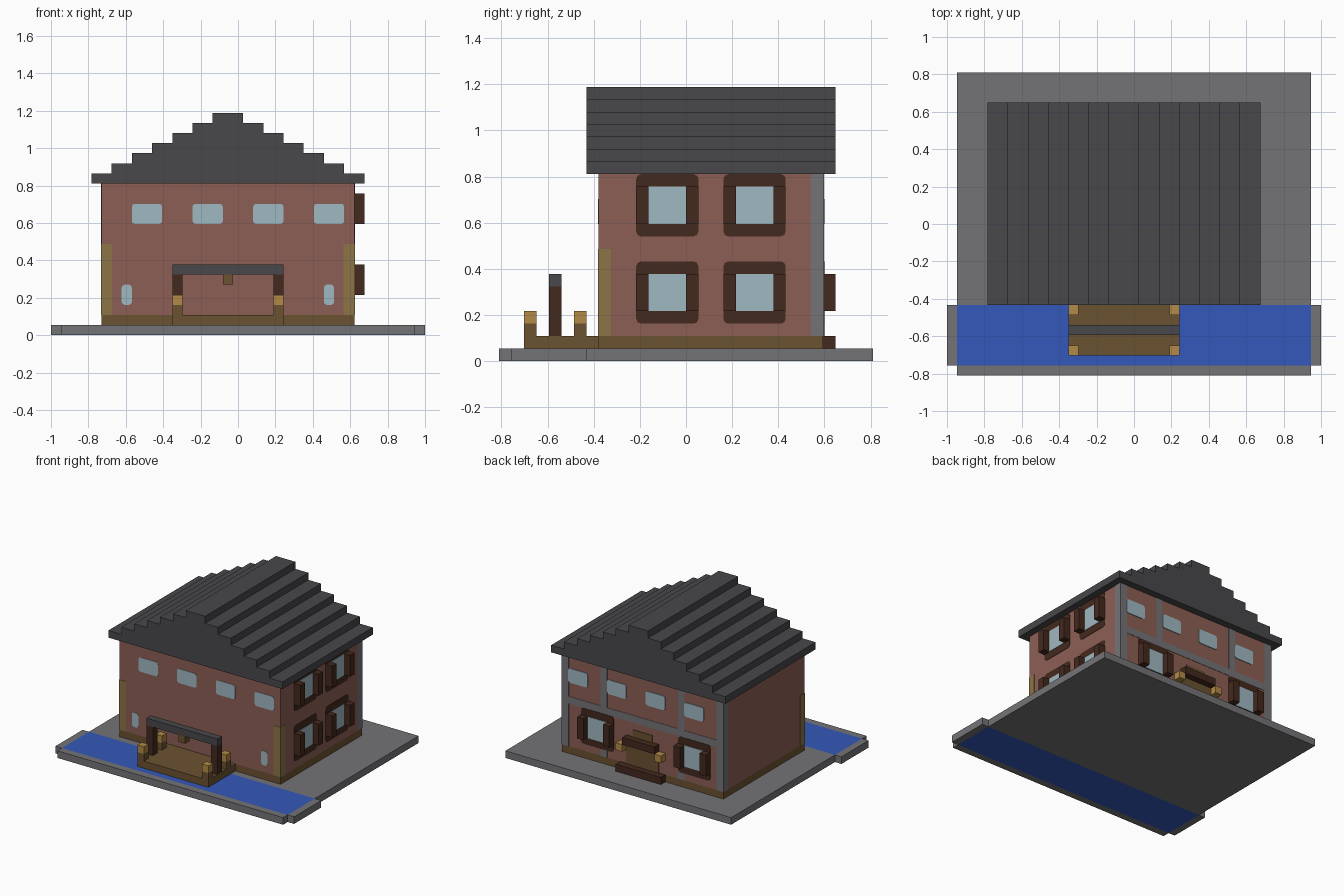
import bpy, bmesh
from mathutils import Vector

if "Cube" in bpy.data.objects:
    bpy.data.objects.remove(bpy.data.objects["Cube"])

U = 2 / 37                       # one building block
ORIGIN = Vector((-1, -15 * U, 0))


def material(name, r, g, b):
    def lin(v):
        v /= 255
        return ((v + 0.055) / 1.055) ** 2.4
    m = bpy.data.materials.new(name)
    m.use_nodes = True
    col = (lin(r), lin(g), lin(b), 1)
    m.diffuse_color = col
    m.node_tree.nodes["Principled BSDF"].inputs["Base Color"].default_value = col
    return m


STONE = material("grey stone", 116, 115, 118)
WATER = material("blue water", 52, 88, 186)
BRICK = material("red brick", 140, 95, 85)
ROOF = material("dark slate", 72, 72, 76)
TIMBER = material("dark timber", 68, 41, 30)
PLANK = material("brown plank", 107, 82, 49)
OCHRE = material("olive ochre", 140, 117, 70)
LAMP = material("lantern orange", 180, 138, 70)
GLASS = material("pale glass", 160, 184, 194)


def blocks(name, mat, boxes, axis=None, radius=0.0):
    """One object from boxes (x0, x1, y0, y1, z0, z1) in block units.
    With an axis, the edges along it are rounded."""
    bm = bmesh.new()
    for x0, x1, y0, y1, z0, z1 in boxes:
        lo, hi = Vector((x0, y0, z0)), Vector((x1, y1, z1))
        verts = bmesh.ops.create_cube(bm, size=1)["verts"]
        for v in verts:
            v.co = ORIGIN + U * Vector([(lo[k] + hi[k]) / 2 + v.co[k] * (hi[k] - lo[k])
                                        for k in range(3)])
        if axis is not None:
            edges = {e for v in verts for e in v.link_edges}
            along = [e for e in edges
                     if abs((e.verts[0].co - e.verts[1].co).normalized()[axis]) > 0.9]
            bmesh.ops.bevel(bm, geom=along, offset=radius * U, segments=2,
                            profile=0.5, affect='EDGES')
    bmesh.ops.recalc_face_normals(bm, faces=bm.faces)
    me = bpy.data.meshes.new(name)
    bm.to_mesh(me)
    bm.free()
    me.materials.append(mat)
    ob = bpy.data.objects.new(name, me)
    bpy.context.collection.objects.link(ob)
    return ob


# House footprint in blocks
L, R, F, B = 5, 30, 8, 26
THIN, THICK = 0.05, 0.1          # plate heights above the wall

# Ground slab with the canal
blocks("ground_slab", STONE, [(1, 36, 7, 30, 0, 1), (1, 36, 0, 1, 0, 1),
                              (0, 1, 1, 7, 0, 1), (36, 37, 1, 7, 0, 1)])
blocks("canal_water", WATER, [(1, 36, 1, 7, 0, 1)])

# Walls and plinth
blocks("plinth", PLANK, [(L, R, F, B, 1, 2)])
blocks("brick_walls", BRICK, [(L, R, F, B, 2, 15)])

# Stepped roof
for k in range(7):
    blocks(f"roof_step_{k + 1}", ROOF,
           [(L - 1 + 2 * k, R + 1 - 2 * k, F - 1, B + 1, 15 + k, 16 + k)])

# Front corner stones
blocks("corner_stones", OCHRE,
       [(x - THIN, x + 1 + THIN, F - THIN, F + 1, 2, 9) for x in (L, R - 1)])

# Grey frame on the back wall
blocks("back_corner_columns", STONE,
       [(x - THIN, x + 1 + THIN, B - 1, B + THIN, 2, 15) for x in (L, R - 1)])
blocks("back_inner_columns", STONE, [(x, x + 1, B, B + THIN, 2, 15) for x in (11, 23)])
blocks("back_beam", STONE, [(L, R, B, B + THIN, 8, 9)])

# Upper windows, front and back
for name, y0, y1 in (("front", F - THIN, F), ("back", B, B + THICK)):
    blocks(name + "_upper_windows", GLASS,
           [(x, x + 3, y0, y1, 11, 13) for x in (8, 14, 20, 26)], 1, 0.3)
blocks("front_small_windows", GLASS,
       [(x, x + 1, F - THIN, F, 3, 5) for x in (7, 27)], 1, 0.3)

# Shuttered windows on the left side: surround, glass, shutters
spots = [(y, z) for y in (11, 18) for z in (3, 10)]
blocks("side_window_surrounds", TIMBER,
       [(R, R + THIN, y, y + 5, z, z + 5) for y, z in spots], 0, 0.4)
blocks("side_window_glass", GLASS,
       [(R, R + THICK, y + 1, y + 4, z + 1, z + 4) for y, z in spots])
blocks("side_shutters", TIMBER,
       [(R, R + 1, y + d, y + d + 1, z + 1, z + 4) for y, z in spots for d in (0, 4)])

# Shuttered windows on the back
spots = (7, 22)
blocks("back_window_surrounds", TIMBER,
       [(x, x + 5, B, B + THICK, 3, 8) for x in spots], 1, 0.4)
blocks("back_window_glass", GLASS,
       [(x + 1, x + 4, B, B + THICK + THIN, 4, 7) for x in spots])
blocks("back_shutters", TIMBER,
       [(x + d, x + d + 1, B, B + 1, 4, 7) for x in spots for d in (0, 4)])

# Back door with step, canopy and lanterns
blocks("back_door", PLANK, [(15, 20, B, B + THICK, 2, 5), (16, 19, B, B + THICK, 6, 7)])
blocks("back_step", TIMBER, [(14, 21, B, B + 1, 1, 2)])
blocks("back_canopy", TIMBER, [(15, 20, B, B + 1, 5, 6)])
blocks("back_lanterns", LAMP, [(x, x + 1, B, B + 1, 4, 5) for x in (14, 20)])

# Landing over the canal with gateway and lantern posts
blocks("landing", PLANK, [(12, 23, 2, F, 1, 2)])
blocks("gate_posts", TIMBER, [(x, x + 1, 4, 5, 2, 6) for x in (12, 22)])
blocks("gate_beam", ROOF, [(12, 23, 4, 5, 6, 7)])
blocks("gate_hanging_sign", PLANK, [(17, 18, 4, 5, 5, 6)])
corners = [(x, y) for x in (12, 22) for y in (2, 6)]
blocks("lantern_posts", PLANK, [(x, x + 1, y, y + 1, 2, 3) for x, y in corners])
blocks("landing_lanterns", LAMP, [(x, x + 1, y, y + 1, 3, 4) for x, y in corners])
